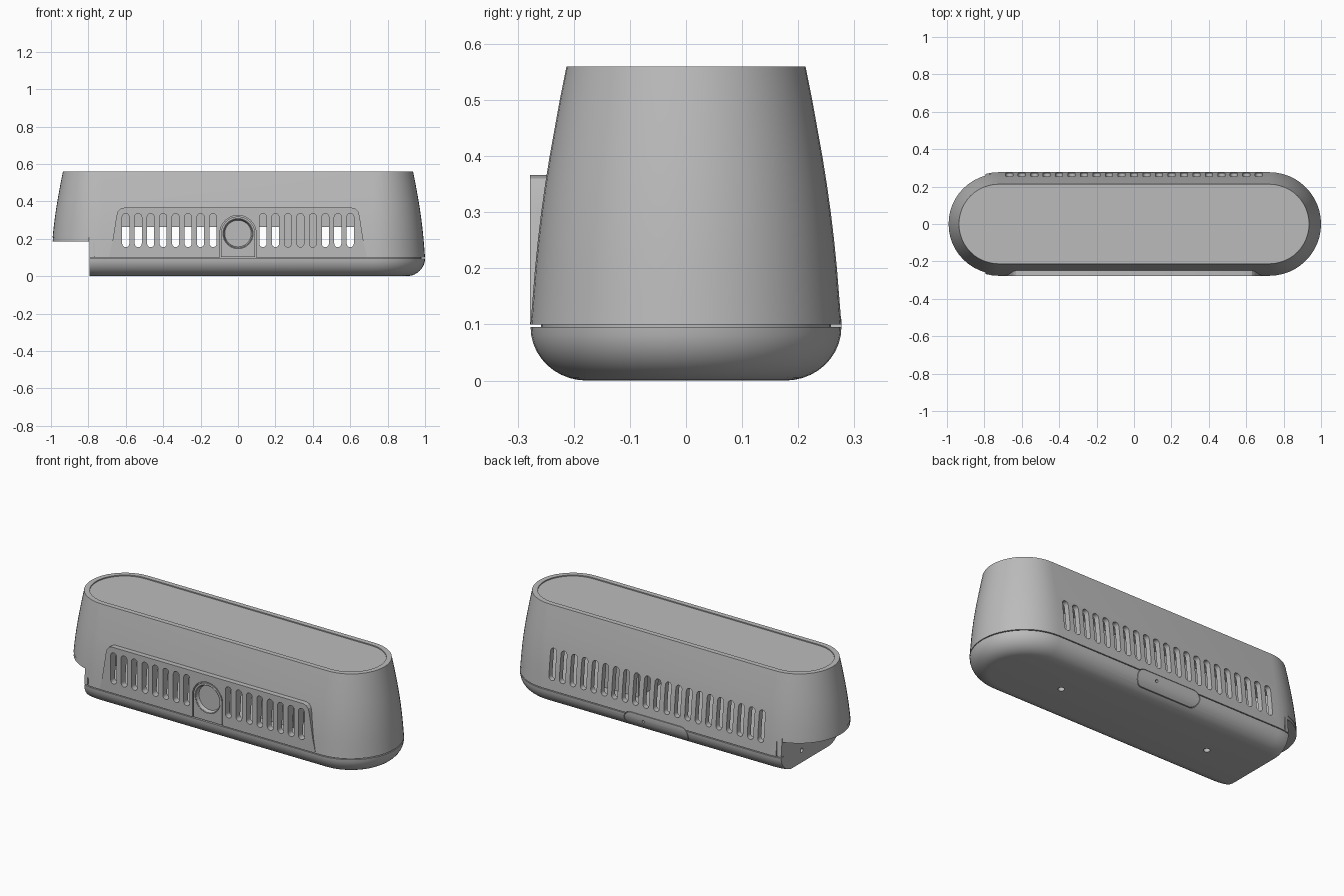
import bpy, bmesh, math
from math import pi, sin, cos

cube = bpy.data.objects.get("Cube")
if cube:
    bpy.data.objects.remove(cube, do_unlink=True)

grey = bpy.data.materials.new("neutral_grey")
grey.use_nodes = True
colour = (0.5, 0.5, 0.5, 1)
grey.diffuse_color = colour
grey.node_tree.nodes["Principled BSDF"].inputs["Base Color"].default_value = colour

HALF = 0.723  # half length of the straight sides


def finish(name, bm):
    bmesh.ops.recalc_face_normals(bm, faces=bm.faces)
    mesh = bpy.data.meshes.new(name)
    bm.to_mesh(mesh)
    bm.free()
    mesh.materials.append(grey)
    ob = bpy.data.objects.new(name, mesh)
    bpy.context.collection.objects.link(ob)
    return ob


def stadium(half, r, n=24):
    """Outline with two round ends along the first axis."""
    right = [(half + r * cos(a), r * sin(a))
             for a in (-pi / 2 + pi * i / n for i in range(n + 1))]
    return right + [(-u, -v) for u, v in right]


def loft(name, profile):
    """Stack stadium rings given as (radius, height)."""
    bm = bmesh.new()
    rings = [[bm.verts.new((x, y, z)) for x, y in stadium(HALF, r)] for r, z in profile]
    count = len(rings[0])
    for a, b in zip(rings, rings[1:]):
        for i in range(count):
            j = (i + 1) % count
            bm.faces.new((a[i], a[j], b[j], b[i]))
    bm.faces.new(rings[0])
    bm.faces.new(rings[-1])
    return finish(name, bm)


def prisms(name, outlines, y0, y1):
    """Extrude one or more x-z outlines from y0 to y1."""
    bm = bmesh.new()
    for outline in outlines:
        a = [bm.verts.new((x, y0, z)) for x, z in outline]
        b = [bm.verts.new((x, y1, z)) for x, z in outline]
        for i in range(len(a)):
            j = (i + 1) % len(a)
            bm.faces.new((a[i], a[j], b[j], b[i]))
        bm.faces.new(a)
        bm.faces.new(b)
    return finish(name, bm)


def box(name, x0, x1, y0, y1, z0, z1):
    return prisms(name, [[(x0, z0), (x1, z0), (x1, z1), (x0, z1)]], y0, y1)


def boolean(target, cutter, op="DIFFERENCE"):
    mod = target.modifiers.new(op, "BOOLEAN")
    mod.operation = op
    mod.solver = "EXACT"
    mod.object = cutter
    bpy.context.view_layer.objects.active = target
    bpy.ops.object.modifier_apply(modifier=mod.name)
    bpy.data.objects.remove(cutter, do_unlink=True)


def arch(w, bottom, centre, n=24):
    top = [(w * cos(pi * i / n), centre + w * sin(pi * i / n)) for i in range(n + 1)]
    return [(-w, bottom), (w, bottom)] + top


def pill_tab(grow):
    return [(x, z + 0.068) for x, z in stadium(0.16, 0.042 + grow, 12)]


def peg(name, r, depth, location, rotation=(0, 0, 0)):
    bpy.ops.mesh.primitive_cylinder_add(vertices=20, radius=r, depth=depth,
                                        location=location, rotation=rotation)
    bpy.context.object.name = name
    return bpy.context.object


# Upper housing
wall = [(0.277, 0.10), (0.273, 0.15), (0.269, 0.20), (0.264, 0.25), (0.258, 0.30),
        (0.251, 0.35), (0.243, 0.40), (0.234, 0.45), (0.225, 0.50), (0.213, 0.56)]
body = loft("upper_housing", wall + [(0.184, 0.56), (0.184, 0.554)])

# Raised flat panel on the front
side = [(0.69, 0.10), (0.672, 0.18), (0.65, 0.32), (0.643, 0.345), (0.63, 0.36), (0.61, 0.366)]
panel = prisms("panel", [side + [(-x, z) for x, z in reversed(side)]], -0.278, -0.2)
boolean(body, panel, "UNION")

# Hollow interior that leaves a floor and a wall around the end step
cavity = loft("cavity", [(0.245, 0.05)] + [(r - 0.032, z) for r, z in wall[:-1]])
boolean(cavity, box("cavity_step", -1.2, -0.765, -1, 1, 0, 0.225))
boolean(body, cavity)
boolean(body, box("step_cut", -1.2, -0.795, -1, 1, -0.1, 0.206))

# Vent slots: two groups at the front, one row at the back
PITCH = 0.0667


def slot(x):
    return [(x + v, 0.245 + u) for u, v in stadium(0.071, 0.019, 8)]


front = [slot(s * k * PITCH) for s in (-1, 1) for k in range(2, 10)]
back = [slot(k * PITCH) for k in range(-10, 11)]
boolean(body, prisms("front_slots", front, -0.4, -0.15))
boolean(body, prisms("back_slots", back, 0.15, 0.4))

# Pocket for the dial, and upright seams near the step
boolean(body, prisms("dial_pocket", [arch(0.097, 0.08, 0.228)], -0.4, -0.255))
for s in (-1, 1):
    ends = sorted((s * 0.264, s * 0.4))
    boolean(body, box("seam_cut", -0.772, -0.766, ends[0], ends[1], 0.09, 0.185))
boolean(body, prisms("tab_pocket", [pill_tab(0.003)], 0.262, 0.4))

# Lip below the overhanging end
lip = loft("end_lip", [(0.268, 0.185), (0.266, 0.207)])
boolean(lip, box("lip_trim", -0.796, 1.2, -1, 1, 0, 1))

# Rounded base with a recessed seam above it
curve = [(0.177 + 0.1 * sin(pi / 2 * i / 10), 0.095 * (1 - cos(pi / 2 * i / 10)))
         for i in range(11)]
base = loft("base", curve + [(0.258, 0.095), (0.258, 0.10), (0.24, 0.10), (0.24, 0.12)])
boolean(base, box("base_step", -1.2, -0.795, -1, 1, -0.1, 0.3))
boolean(base, prisms("tab_pocket", [pill_tab(0.003)], 0.2, 0.4))
for x in (-0.48, 0.48):
    boolean(base, peg("screw_hole", 0.017, 0.06, (x, 0, 0)))
boolean(base, peg("end_hole", 0.012, 0.06, (-0.795, 0.08, 0.07), (0, pi / 2, 0)))

# Flush pill-shaped tab at the back
tab = loft("back_tab", curve + [(0.2765, 0.12)])
boolean(tab, prisms("tab_shape", [pill_tab(0)], 0.19, 0.4), "INTERSECT")
boolean(tab, peg("tab_hole", 0.008, 0.06, (0.08, 0.275, 0.075), (pi / 2, 0, 0)))

# Dial mount with a concave dish and a slim ring
dial = prisms("dial_mount", [arch(0.091, 0.102, 0.228)], -0.277, -0.2)
bpy.ops.mesh.primitive_uv_sphere_add(segments=40, ring_count=20, radius=0.077,
                                     location=(0, -0.277, 0.228))
dish = bpy.context.object
dish.scale.y = 0.75
boolean(dial, dish)
bpy.ops.mesh.primitive_torus_add(major_radius=0.081, minor_radius=0.005, major_segments=40,
                                 minor_segments=8, location=(0, -0.273, 0.228),
                                 rotation=(pi / 2, 0, 0))
ring = bpy.context.object
ring.name = "dial_ring"
ring.data.materials.append(grey)

# Inner parts seen through the vents
tray = box("inner_tray", -0.66, 0.66, -0.12, 0.12, 0.262, 0.36)
block = box("inner_block", 0.22, 0.44, -0.12, 0.12, 0.11, 0.27)

# Smooth curves, crisp edges
bpy.ops.object.select_all(action="DESELECT")
for ob in (body, lip, base, tab, dial, ring, tray, block):
    ob.data.materials.clear()
    ob.data.materials.append(grey)
    ob.select_set(True)
bpy.context.view_layer.objects.active = body
bpy.ops.object.shade_smooth_by_angle(angle=math.radians(25))
